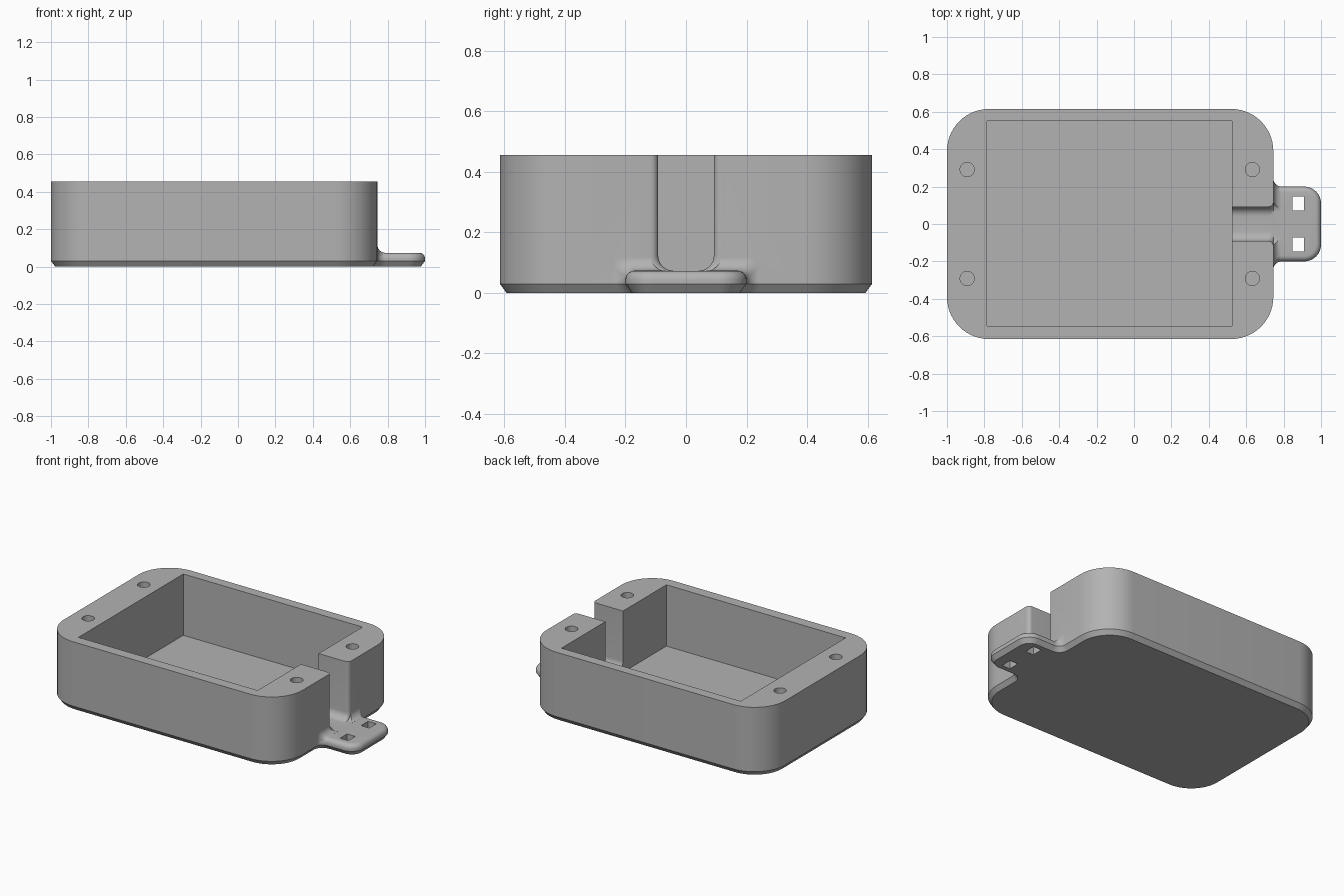
import bpy, bmesh
from math import sin, cos, pi, sqrt

if "Cube" in bpy.data.objects:
    bpy.data.objects.remove(bpy.data.objects["Cube"])

grey = bpy.data.materials.new("plain grey")
grey.use_nodes = True
colour = (0.45, 0.45, 0.45, 1)
grey.diffuse_color = colour
grey.node_tree.nodes["Principled BSDF"].inputs["Base Color"].default_value = colour

WALL, TOP, PLATE, CHAMFER = 0.745, 0.455, 0.073, 0.03
FILLET = 0.045


def loft(name, rings):
    """Solid skinned through rings of equal point count, capped at both ends."""
    bm = bmesh.new()
    rows = [[bm.verts.new(p) for p in ring] for ring in rings]
    n = len(rows[0])
    for a, b in zip(rows, rows[1:]):
        for i in range(n):
            bm.faces.new((a[i], a[(i + 1) % n], b[(i + 1) % n], b[i]))
    bm.faces.new(rows[0])
    bm.faces.new(rows[-1])
    bmesh.ops.recalc_face_normals(bm, faces=bm.faces)
    mesh = bpy.data.meshes.new(name)
    bm.to_mesh(mesh)
    bm.free()
    mesh.materials.append(grey)
    obj = bpy.data.objects.new(name, mesh)
    bpy.context.collection.objects.link(obj)
    return obj


def arc(cx, cy, r, start, end, steps=10):
    return [(cx + r * cos(start + (end - start) * i / steps),
             cy + r * sin(start + (end - start) * i / steps)) for i in range(steps + 1)]


def rounded(x0, x1, y0, y1, r, steps=14):
    return (arc(x1 - r, y1 - r, r, 0, pi / 2, steps) + arc(x0 + r, y1 - r, r, pi / 2, pi, steps)
            + arc(x0 + r, y0 + r, r, pi, 1.5 * pi, steps) + arc(x1 - r, y0 + r, r, 1.5 * pi, 2 * pi, steps))


def box(name, x0, x1, y0, y1, z0, z1):
    flat = [(x0, y0), (x1, y0), (x1, y1), (x0, y1)]
    return loft(name, [[(x, y, z) for x, y in flat] for z in (z0, z1)])


def combine(target, other, operation):
    mod = target.modifiers.new(operation, "BOOLEAN")
    mod.operation, mod.solver, mod.object = operation, "EXACT", other
    bpy.context.view_layer.objects.active = target
    bpy.ops.object.modifier_apply(modifier=mod.name)
    bpy.data.objects.remove(other)


def flare(x, r):
    """Extra width of a concave fillet of radius r at distance x from the wall."""
    d = min(max(x - WALL, 0), r)
    return r - sqrt(max(r * r - (r - d) ** 2, 0))


# Main body with chamfered base
def body_ring(inset, z):
    return [(x, y, z) for x, y in rounded(-1 + inset, WALL - inset, -0.615 + inset,
                                          0.615 - inset, 0.225 - inset)]


case = loft("enclosure_base", [body_ring(0.022, 0), body_ring(0, CHAMFER), body_ring(0, TOP)])


# Strap tab: flared outline, chamfered below and rounded above
def tab_ring(d, z):
    r = FILLET + d
    half = arc(WALL - d + r, 0.2 - d + r, r, pi, 1.5 * pi) + arc(0.91, 0.11, 0.09 - d, pi / 2, 0)
    half = [(WALL - 0.1, half[0][1])] + half
    return [(x, y, z) for x, y in half + [(x, -y) for x, y in reversed(half)]]


rings = [tab_ring(0.022, 0), tab_ring(0, CHAMFER)]
rings += [tab_ring(0.03 * (1 - cos(a)), PLATE - 0.03 + 0.03 * sin(a))
          for a in [i * pi / 12 for i in range(7)]]
tab = loft("strap_tab", rings)


# Fillet collar where the tab meets the wall
def collar_ring(x):
    g = flare(x, FILLET)
    w, h = 0.198 + g, PLATE + g
    half = [(w, 0.035)] + arc(w - 0.03, h - 0.03, 0.03, 0, pi / 2, 6)
    return [(x, y, z) for y, z in half + [(-y, z) for y, z in reversed(half)]]


steps = [WALL + FILLET * (1 - cos(i * pi / 20)) for i in range(10)]
collar = loft("tab_collar", [collar_ring(x) for x in [WALL - 0.08] + steps])
combine(case, tab, "UNION")
combine(case, collar, "UNION")

# Main cavity
combine(case, box("cavity_cutter", -0.785, 0.525, -0.545, 0.55, 0.05, TOP + 0.1), "DIFFERENCE")


# Cable notch with rounded floor corners and eased outer edges
def notch_ring(x):
    w = 0.092 + max(0, 0.025 - sqrt(max(0.025 ** 2 - max(x - WALL + 0.025, 0) ** 2, 0)))
    half = [(w, TOP + 0.1)] + arc(w - 0.05, PLATE + 0.05, 0.05, 0, -pi / 2, 8)
    return [(x, y, z) for y, z in half + [(-y, z) for y, z in reversed(half)]]


cuts = [WALL - 0.025 + 0.025 * sin(i * pi / 16) for i in range(9)]
combine(case, loft("notch_cutter", [notch_ring(x) for x in [0.5] + cuts + [0.85]]), "DIFFERENCE")

# Strap slots and screw holes, mirrored front to back
for side in (-1, 1):
    y0, y1 = sorted((side * 0.073, side * 0.146))
    combine(case, box("slot_cutter", 0.848, 0.908, y0, y1, -0.1, 0.2), "DIFFERENCE")
    for x in (-0.892, 0.633):
        circle = arc(x, side * 0.291, 0.038, 0, 2 * pi, 28)[:-1]
        hole = loft("hole_cutter", [[(px, py, z) for px, py in circle] for z in (0.15, TOP + 0.1)])
        combine(case, hole, "DIFFERENCE")

bpy.ops.object.select_all(action="DESELECT")
case.select_set(True)
bpy.context.view_layer.objects.active = case
bpy.ops.object.shade_smooth_by_angle(angle=0.5)
